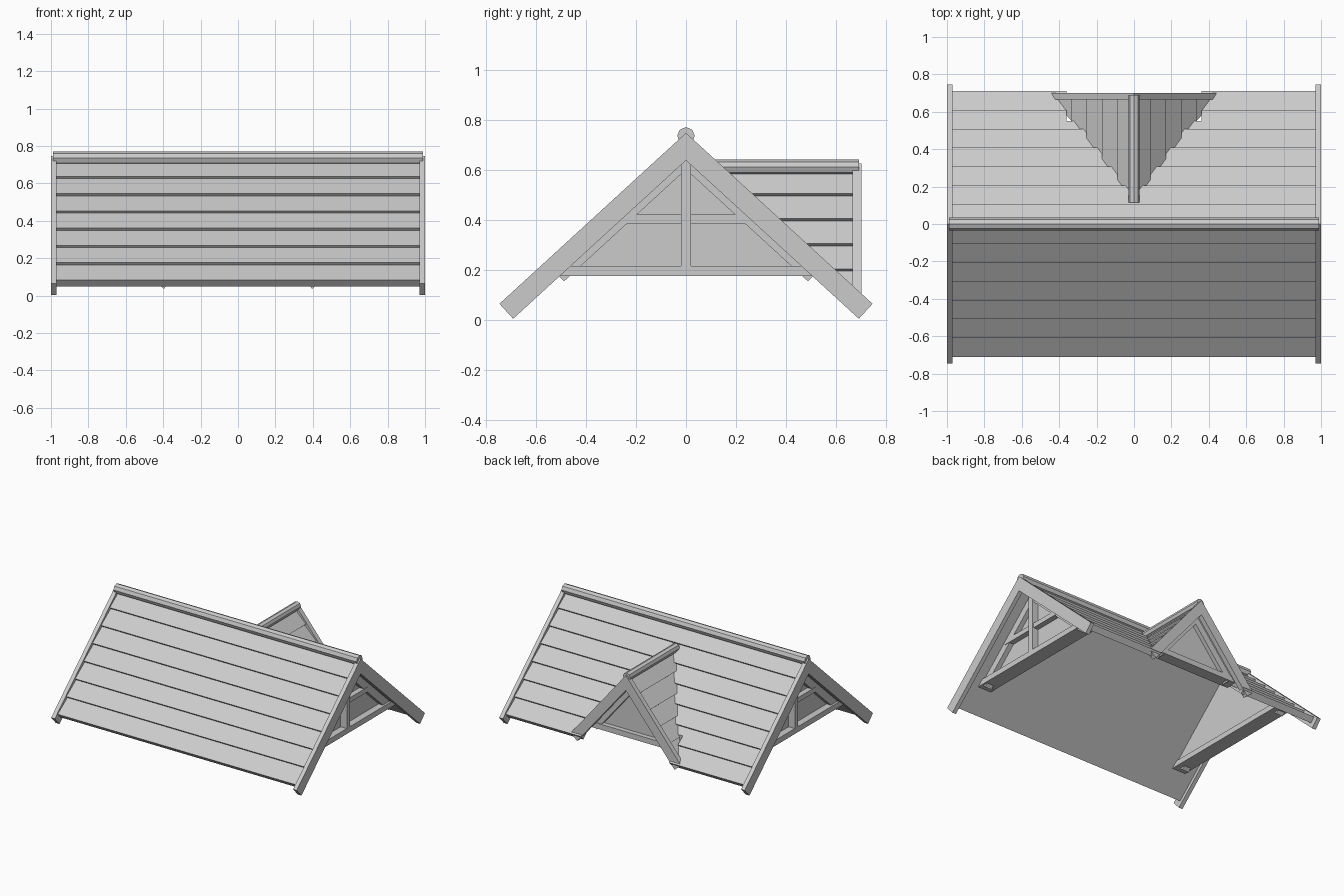
import bpy, bmesh, math
from mathutils import Vector

cube = bpy.data.objects.get("Cube")
if cube:
    bpy.data.objects.remove(cube, do_unlink=True)

grey = bpy.data.materials.new("pale_grey")
grey.use_nodes = True
TONE = (0.6, 0.6, 0.6, 1)
grey.diffuse_color = TONE
grey.node_tree.nodes["Principled BSDF"].inputs["Base Color"].default_value = TONE


def prism(name, pts, axis, a, b, clip=None):
    """Extrude a (u, z) profile along x or y from a to b."""
    bm = bmesh.new()
    place = (lambda u, z, t: (t, u, z)) if axis == "x" else (lambda u, z, t: (u, t, z))
    face = bm.faces.new([bm.verts.new(place(u, z, a)) for u, z in pts])
    ext = bmesh.ops.extrude_face_region(bm, geom=[face])
    verts = [g for g in ext["geom"] if isinstance(g, bmesh.types.BMVert)]
    step = (b - a, 0, 0) if axis == "x" else (0, b - a, 0)
    bmesh.ops.translate(bm, verts=verts, vec=step)
    if clip:
        cut = bmesh.ops.bisect_plane(bm, geom=bm.verts[:] + bm.edges[:] + bm.faces[:],
                                     plane_co=clip[0], plane_no=clip[1], clear_inner=True)
        rim = [g for g in cut["geom_cut"] if isinstance(g, bmesh.types.BMEdge)]
        bmesh.ops.holes_fill(bm, edges=rim)
    bmesh.ops.recalc_face_normals(bm, faces=bm.faces[:])
    mesh = bpy.data.meshes.new(name)
    bm.to_mesh(mesh)
    bm.free()
    mesh.materials.append(grey)
    obj = bpy.data.objects.new(name, mesh)
    bpy.context.collection.objects.link(obj)
    return obj


def mirror(pts):
    return [(-u, z) for u, z in pts]


class Pitch:
    """Profiles measured along a slope (s) and at a depth below it (d)."""

    def __init__(self, apex, angle):
        self.apex, self.c, self.n = apex, math.cos(angle), math.sin(angle)

    def at(self, s, d):
        return (s * self.c - d * self.n, self.apex - s * self.n - d * self.c)

    def top(self, d):
        return (0, self.apex - d / self.c)

    def half(self, z, d):
        return (self.top(d)[1] - z) * self.c / self.n

    def chevron(self, length, d0, d1):
        side = [self.at(length, d0), self.at(length, d1)]
        return [self.top(d0)] + side + [self.top(d1)] + mirror(side[::-1])

    def lapped(self, length, pitch, count, lip, step, under):
        pts = [self.top(under), self.at(length, under)]
        for k in range(count):
            s = length - k * pitch
            pts += [self.at(s, lip), self.at(s - pitch, lip + step)]
        return pts + [self.top(lip + step)]

    def band(self, z0, z1, d):
        a, b = self.half(z0, d), self.half(z1, d)
        return [(-a, z0), (a, z0), (b, z1), (-b, z1)]

    def triangle(self, z, d):
        a = self.half(z, d)
        return [(-a, z), (a, z), self.top(d)]


def octagon(z, r):
    return [(r * math.sin(k * math.pi / 4), z + r * math.cos(k * math.pi / 4)) for k in range(8)]


main = Pitch(0.747, math.radians(42.5))
dormer = Pitch(0.625, math.radians(50.4))

# Main roof slopes of lapped boards
boards = main.lapped(0.972, 0.1367, 7, 0.009, 0.016, 0.055)
prism("front_roof_boards", mirror(boards), "x", -0.97, 0.97)
back = prism("back_roof_boards", boards, "x", -0.97, 0.97)

# Eave opening under the dormer
cutter = prism("eave_cutter", [(-0.36, -0.2), (0.36, -0.2), (0.36, 0.5), (-0.36, 0.5)], "y", 0.55, 1)
cutter.hide_render = True
mod = back.modifiers.new("opening", "BOOLEAN")
mod.operation, mod.object, mod.solver = "DIFFERENCE", cutter, "EXACT"
bpy.context.view_layer.objects.active = back
bpy.ops.object.modifier_apply(modifier=mod.name)
bpy.data.objects.remove(cutter, do_unlink=True)

prism("ridge_pole", octagon(0.735, 0.035), "x", -0.99, 0.99)

# Gable ends: bargeboards, wall and timber frame
post = [(-0.02, 0.2), (0.02, 0.2), (0.02, 0.64), (-0.02, 0.64)]
for side, s in (("left", 1), ("right", -1)):
    prism(side + "_bargeboard", main.chevron(1.0106, 0, 0.081), "x", s * 0.97, s)
    prism(side + "_gable_wall", main.triangle(0.18, 0.05), "x", s * 0.8, s * 0.85)
    prism(side + "_gable_sill", main.band(0.175, 0.215, 0.05), "x", s * 0.79, s * 0.9)
    prism(side + "_gable_collar", main.band(0.385, 0.42, 0.08), "x", s * 0.84, s * 0.89)
    prism(side + "_gable_post", post, "x", s * 0.84, s * 0.9)
    prism(side + "_gable_rafters", main.chevron(0.76, 0.05, 0.108), "x", s * 0.83, s * 0.885)

# Dormer roof, trimmed where it meets the main slope
clip = (Vector((0, *main.top(0.04))), Vector((0, main.n, main.c)))
small = dormer.lapped(0.669, 0.13, 5, 0.009, 0.014, 0.05)
prism("dormer_left_boards", small, "y", 0, 0.67, clip)
prism("dormer_right_boards", mirror(small), "y", 0, 0.67, clip)
prism("dormer_ridge_pole", octagon(0.61, 0.03), "y", 0.115, 0.69)

# Dormer front
prism("dormer_bargeboard", dormer.chevron(0.706, 0, 0.07), "y", 0.665, 0.7)
prism("dormer_wall", dormer.triangle(0.15, 0.045), "y", 0.57, 0.61)
prism("dormer_sill", dormer.band(0.14, 0.18, 0.045), "y", 0.56, 0.645)
prism("dormer_rafters", dormer.chevron(0.56, 0.045, 0.1), "y", 0.59, 0.64)
